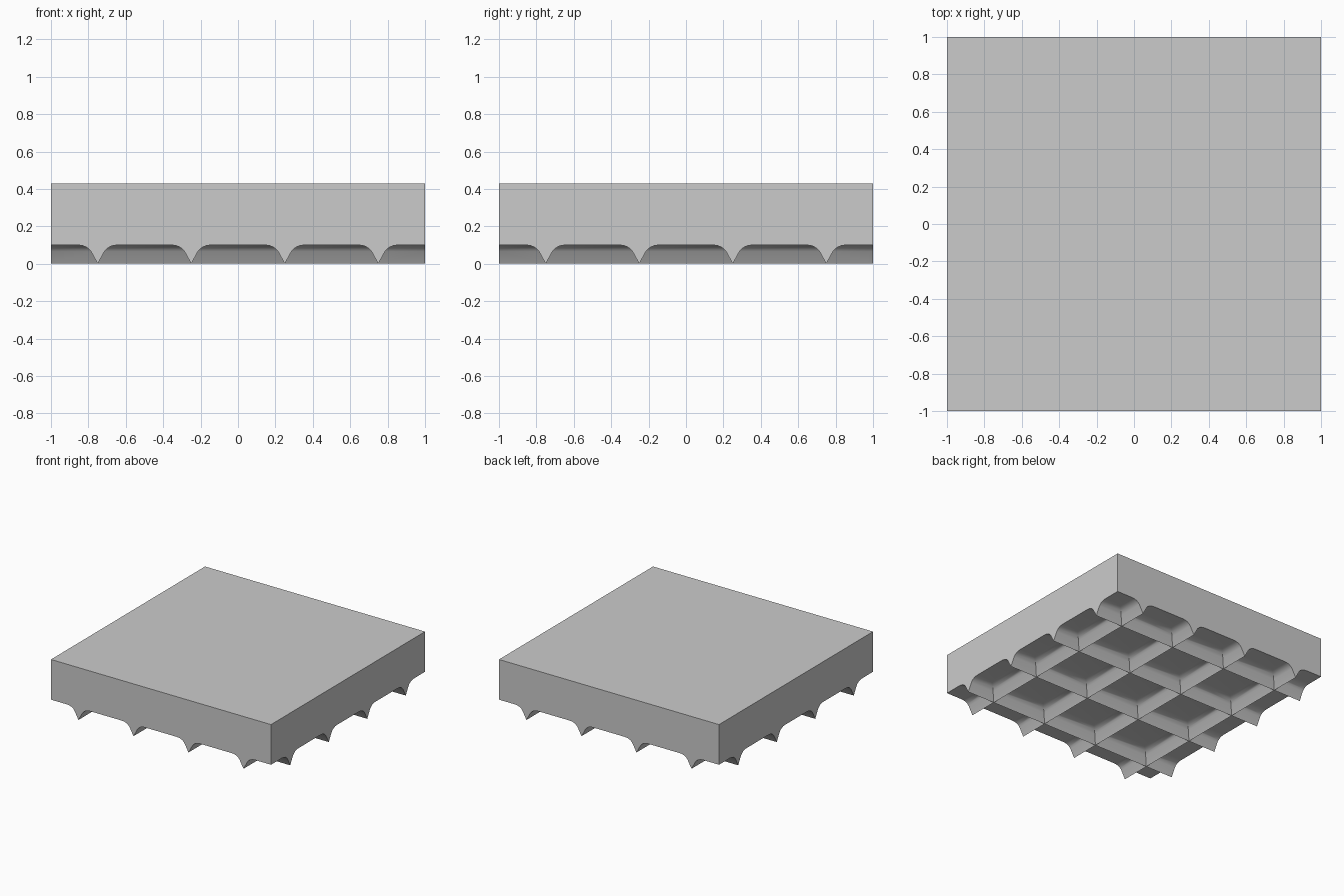
import bpy, bmesh, math

cube = bpy.data.objects.get("Cube")
if cube:
    bpy.data.objects.remove(cube, do_unlink=True)

HEIGHT = 0.43
RIBS = (-0.75, -0.25, 0.25, 0.75)
# Half profile of a rib: distance from its tip line, height
RIB_PROFILE = [(0, 0), (0.018, 0.033), (0.036, 0.066), (0.048, 0.08),
               (0.065, 0.091), (0.085, 0.098), (0.11, 0.1)]

# Profile across all ribs, used in both directions
line = [(-1.0, 0.1), (1.0, 0.1)]
for r in RIBS:
    line += [(r + d, z) for d, z in RIB_PROFILE]
    line += [(r - d, z) for d, z in RIB_PROFILE[1:]]
line.sort()

# Underside: crossing ribs that leave a grid of hollow pockets
bm = bmesh.new()
grid = [[bm.verts.new((x, y, min(zx, zy))) for y, zy in line] for x, zx in line]
for i in range(len(line) - 1):
    for j in range(len(line) - 1):
        a, b = grid[i][j], grid[i + 1][j]
        c, d = grid[i + 1][j + 1], grid[i][j + 1]
        # Valley cells are split along their mitre line
        twist = a.co.z + c.co.z - b.co.z - d.co.z
        if abs(twist) < 1e-6:
            bm.faces.new((a, d, c, b))
        elif abs(a.co.z - c.co.z) > abs(b.co.z - d.co.z):
            bm.faces.new((a, c, b))
            bm.faces.new((a, d, c))
        else:
            bm.faces.new((a, d, b))
            bm.faces.new((b, d, c))

# Side walls and flat top
rim = [e for e in bm.edges if e.is_boundary]
walls = bmesh.ops.extrude_edge_only(bm, edges=rim)["geom"]
for v in walls:
    if isinstance(v, bmesh.types.BMVert):
        v.co.z = HEIGHT
top_edges = [e for e in bm.edges if e.is_boundary]
bmesh.ops.contextual_create(bm, geom=top_edges)
bmesh.ops.dissolve_limit(bm, angle_limit=0.002, verts=bm.verts[:], edges=bm.edges[:])
bmesh.ops.recalc_face_normals(bm, faces=bm.faces[:])

mesh = bpy.data.meshes.new("ribbed_slab")
bm.to_mesh(mesh)
bm.free()
slab = bpy.data.objects.new("ribbed_slab", mesh)
bpy.context.collection.objects.link(slab)

# Plain grey material
grey = bpy.data.materials.new("grey")
grey.use_nodes = True
colour = (0.6, 0.6, 0.6, 1)
grey.diffuse_color = colour
grey.node_tree.nodes["Principled BSDF"].inputs["Base Color"].default_value = colour
mesh.materials.append(grey)

# Smooth rib curves, sharp tips and edges
bpy.ops.object.select_all(action="DESELECT")
slab.select_set(True)
bpy.context.view_layer.objects.active = slab
bpy.ops.object.shade_smooth_by_angle(angle=math.radians(30))
